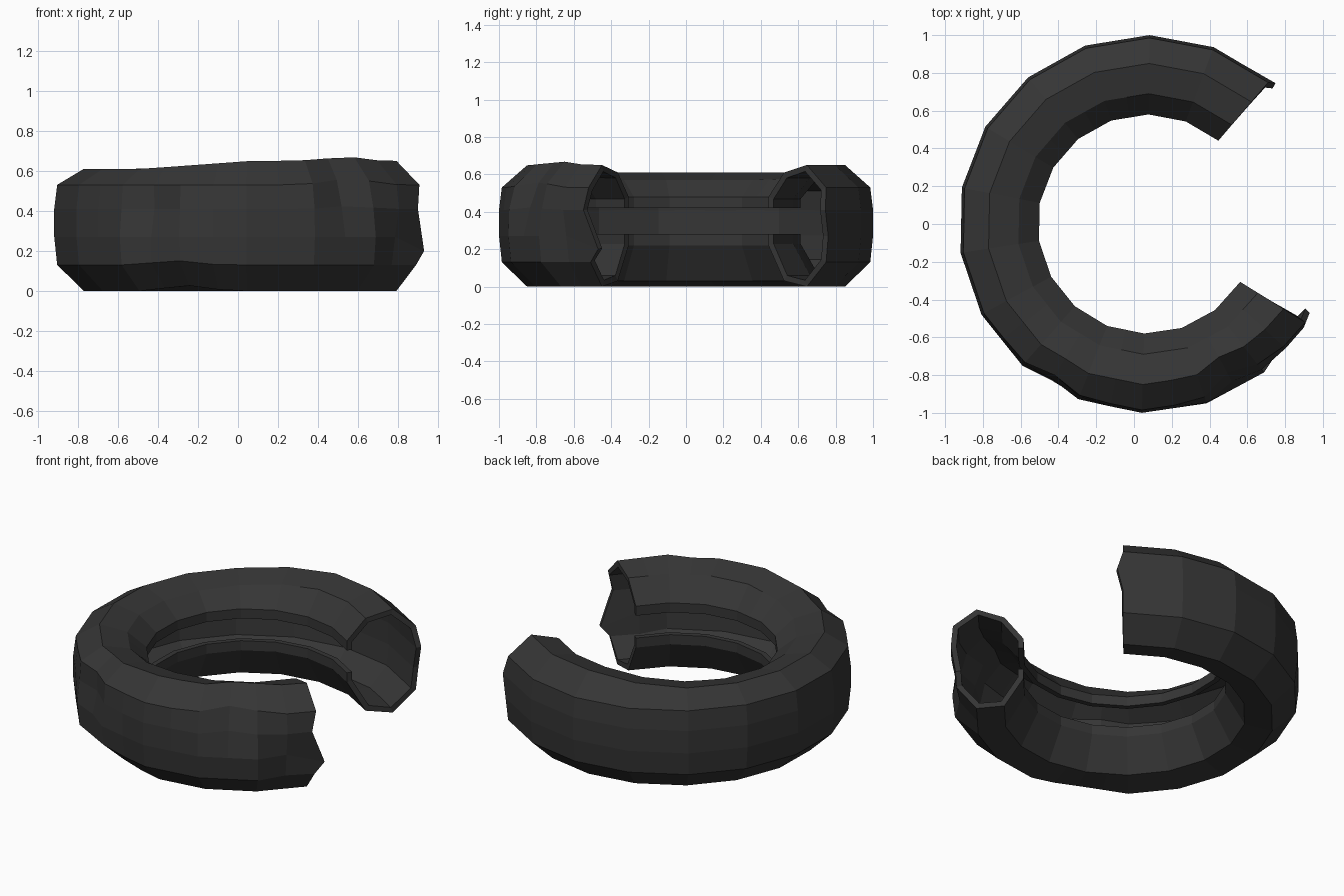
import bpy, bmesh, math
from mathutils import Vector

if "Cube" in bpy.data.objects:
    bpy.data.objects.remove(bpy.data.objects["Cube"])

rubber = bpy.data.materials.new("worn dark rubber")
rubber.diffuse_color = (0.036, 0.036, 0.036, 1)
rubber.use_nodes = True
rubber.node_tree.nodes["Principled BSDF"].inputs["Base Color"].default_value = rubber.diffuse_color

# Tyre cross-section (radius, height): top bead, over the tread, to bottom bead
profile = [(0.58, 0.42), (0.58, 0.48), (0.69, 0.61), (0.85, 0.65), (0.985, 0.53),
           (1.0, 0.41), (1.0, 0.27), (0.985, 0.13), (0.85, 0.0), (0.69, 0.03),
           (0.58, 0.22), (0.58, 0.28)]
CX, START, STEP, SEGS = 0.07, 49.5, 19.9, 14

# Dents: angle, height, radius of influence, inward push, vertical push
dents = [(239, 0.42, 0.24, 0.06, 0.0),
         (300, 0.55, 0.26, 0.09, 0.03),
         (321, 0.18, 0.22, 0.05, 0.0),
         (247, 0.00, 0.25, 0.0, 0.045),
         (310, 0.66, 0.20, 0.0, 0.02)]


def station(i):
    a = math.radians(START + i * STEP)
    return Vector((math.cos(a), math.sin(a), 0))


def shape(direction, r, z):
    p = direction * r + Vector((0, 0, z))
    # The left half has sagged a little
    if z > 0.55:
        p.z -= 0.04 * min(1, max(0, (0.0 - p.x) / 0.55))
    # Irregular dents on the outside
    if r > 0.8:
        src = p.copy()
        for ang, dz, rad, push, lift in dents:
            a = math.radians(ang)
            c = Vector((math.cos(a), math.sin(a), 0)) * 0.95 + Vector((0, 0, dz))
            w = max(0, 1 - (src - c).length / rad)
            p -= direction.normalized() * push * w
            p.z += lift * w
    return p + Vector((CX, 0, 0))


# Torn tyre: sweep the section round, with a mid-chord column in every segment
bm = bmesh.new()
columns = []
for i in range(2 * SEGS + 1):
    d = station(i // 2)
    if i % 2:
        d = (d + station(i // 2 + 1)) / 2
    columns.append([bm.verts.new(shape(d, r, z)) for r, z in profile])
for a, b in zip(columns, columns[1:]):
    for j in range(len(profile) - 1):
        bm.faces.new((a[j], a[j + 1], b[j + 1], b[j]))

# Ragged tips where the tread has torn
columns[0][5].co += Vector((0.03, -0.015, 0))
columns[-1][6].co = Vector((0.93, -0.47, 0.20))
columns[-1][5].co += Vector((-0.02, -0.02, 0))

bm.normal_update()
if sum(f.normal.dot(f.calc_center_median() - Vector((CX, 0, 0.3)))
       for f in bm.faces) < 0:
    bmesh.ops.reverse_faces(bm, faces=bm.faces)
mesh = bpy.data.meshes.new("torn_tyre")
bm.to_mesh(mesh)
bm.free()
mesh.materials.append(rubber)
tyre = bpy.data.objects.new("torn_tyre", mesh)
bpy.context.collection.objects.link(tyre)

# Wall thickness
wall = tyre.modifiers.new("wall", "SOLIDIFY")
wall.thickness = 0.032
wall.offset = -1
wall.use_even_offset = True
